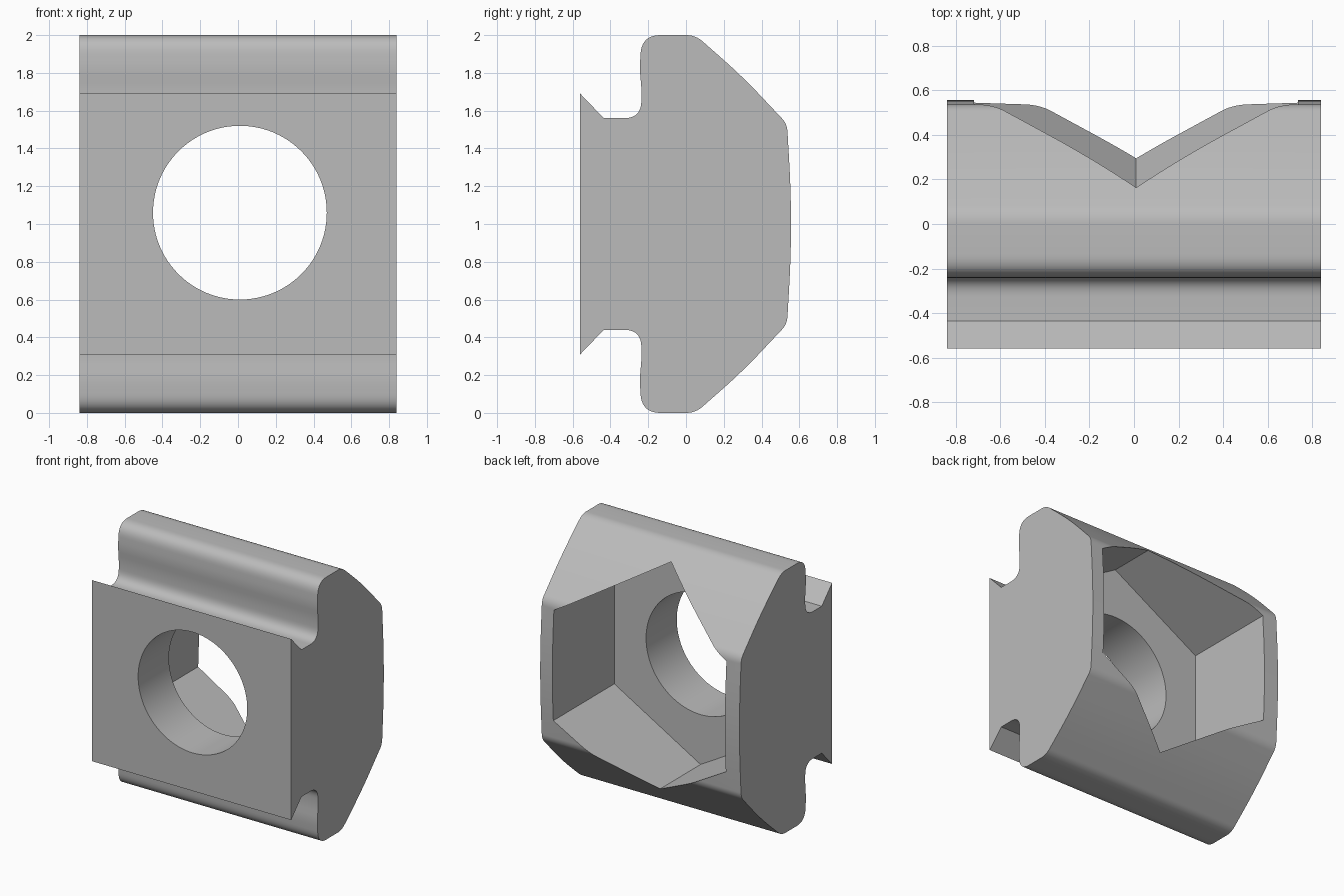
import bpy
import bmesh
from math import cos, sin, pi, radians
from mathutils import Vector

cube = bpy.data.objects.get("Cube")
if cube:
    bpy.data.objects.remove(cube, do_unlink=True)

HALF_WIDTH = 0.84
BORE_X, BORE_Z = 0.01, 1.06


def rounded(corners, steps=10):
    """Round each (y, z, radius) corner of an open path."""
    pts = [Vector(c[:2]) for c in corners]
    out = []
    for i, (p, c) in enumerate(zip(pts, corners)):
        r = c[2]
        if r == 0:
            out.append(p)
            continue
        a = p + (pts[i - 1] - p).normalized() * r
        b = p + (pts[i + 1] - p).normalized() * r
        for k in range(steps + 1):
            t = k / steps
            out.append(a * (1 - t) ** 2 + p * 2 * t * (1 - t) + b * t * t)
    return out


def prism(name, points, offset):
    """Extrude a closed loop of 3D points along the offset."""
    bm = bmesh.new()
    face = bm.faces.new([bm.verts.new(p) for p in points])
    ext = bmesh.ops.extrude_face_region(bm, geom=[face])
    bmesh.ops.translate(bm, vec=offset,
                        verts=[v for v in ext["geom"] if isinstance(v, bmesh.types.BMVert)])
    bmesh.ops.recalc_face_normals(bm, faces=bm.faces)
    mesh = bpy.data.meshes.new(name)
    bm.to_mesh(mesh)
    bm.free()
    obj = bpy.data.objects.new(name, mesh)
    bpy.context.collection.objects.link(obj)
    return obj


def polygon(sides, radius, y):
    """Regular polygon facing y, with a corner at the top."""
    return [(BORE_X + radius * sin(2 * pi * k / sides), y,
             BORE_Z + radius * cos(2 * pi * k / sides)) for k in range(sides)]


# Upper half of the slot nut profile: dovetail lip, groove, shoulder, sloped back
upper = rounded([
    (-0.56, 1.69, 0), (-0.435, 1.56, 0), (-0.238, 1.56, 0.09),
    (-0.235, 1.71, 0.04), (-0.245, 1.82, 0.04), (-0.235, 2.0, 0.1),
    (0.05, 2.0, 0.05), (0.3, 1.78, 0.15), (0.535, 1.53, 0.04),
    (0.555, 1.18, 0.15), (0.556, 1.0, 0)])
lower = [Vector((p.x, 2 - p.y)) for p in reversed(upper[:-1])]
body = prism("slot_nut_body", [(-HALF_WIDTH, p.x, p.y) for p in upper + lower],
             (2 * HALF_WIDTH, 0, 0))

# Round through hole and hexagonal bolt head pocket
cutters = [prism("bore_cutter", polygon(96, 0.46, -0.8), (0, 1.0, 0)),
           prism("hex_pocket_cutter", polygon(6, 0.84, -0.19), (0, 1.0, 0))]
for cutter in cutters:
    cutter.hide_render = True
    mod = body.modifiers.new(cutter.name, "BOOLEAN")
    mod.operation = "DIFFERENCE"
    mod.solver = "EXACT"
    mod.object = cutter

bpy.context.view_layer.objects.active = body
body.select_set(True)
for mod in list(body.modifiers):
    bpy.ops.object.modifier_apply(modifier=mod.name)
for cutter in cutters:
    bpy.data.objects.remove(cutter, do_unlink=True)

# Plain grey metal
grey = bpy.data.materials.new("grey metal")
grey.use_nodes = True
colour = (0.5, 0.5, 0.5, 1)
grey.diffuse_color = colour
grey.node_tree.nodes["Principled BSDF"].inputs["Base Color"].default_value = colour
body.data.materials.clear()
body.data.materials.append(grey)
bpy.ops.object.shade_smooth_by_angle(angle=radians(30))
